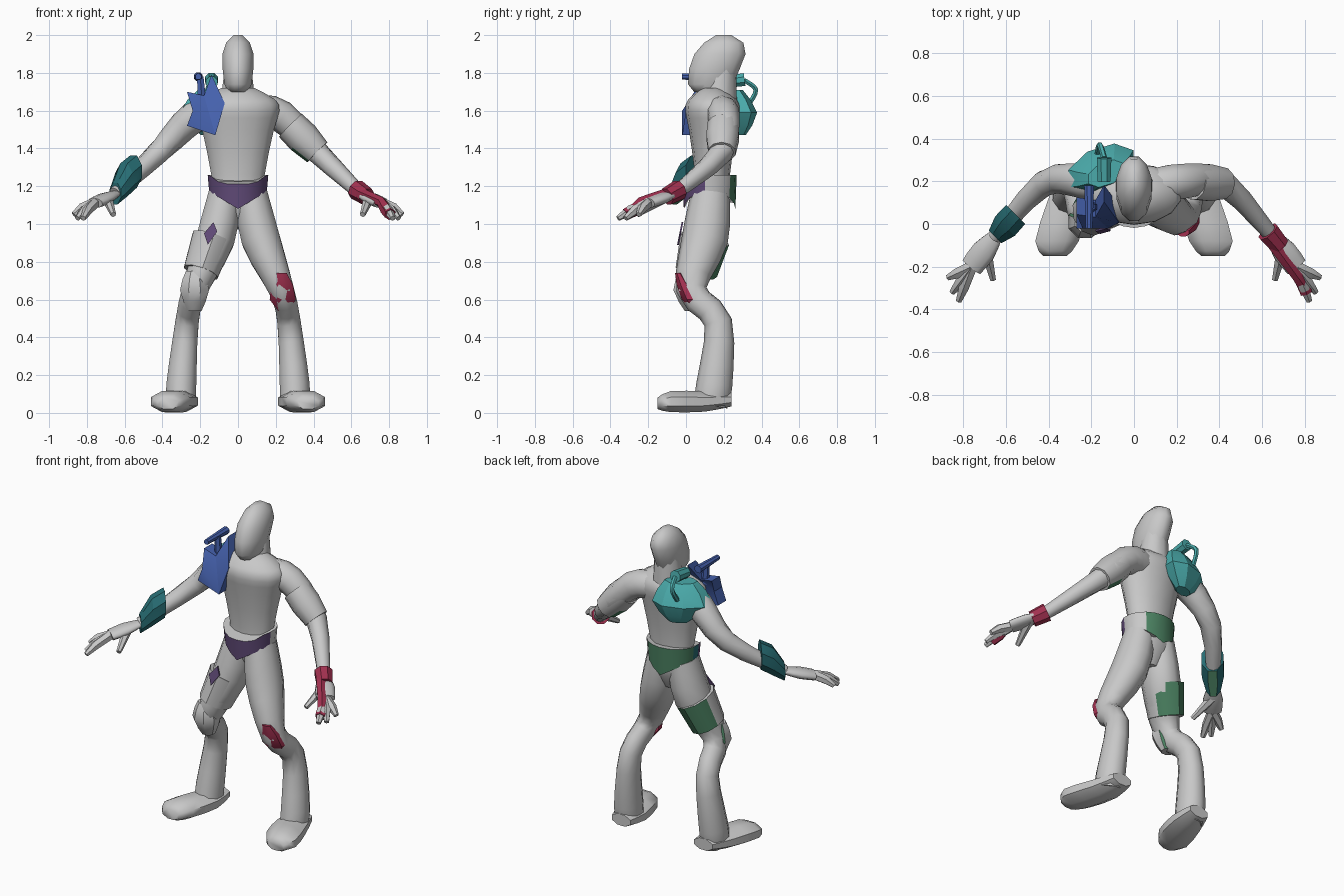
import bpy, bmesh, math
from mathutils import Vector

cube = bpy.data.objects.get("Cube")
if cube:
    bpy.data.objects.remove(cube, do_unlink=True)

X, Y, Z = Vector((1, 0, 0)), Vector((0, 1, 0)), Vector((0, 0, 1))


def material(name, *rgb):
    m = bpy.data.materials.new(name)
    m.use_nodes = True
    m.diffuse_color = (*rgb, 1)
    m.node_tree.nodes["Principled BSDF"].inputs["Base Color"].default_value = (*rgb, 1)
    return m


grey = material("pale grey", .58, .58, .58)
blue = material("blue", .06, .12, .42)
teal = material("teal", .07, .41, .41)
dark_teal = material("dark teal", .02, .15, .17)
red = material("crimson", .36, .03, .08)
purple = material("purple", .12, .07, .19)
green = material("green", .07, .22, .12)


def finish(name, bm, mats, rule=None, angle=1.0):
    """Turn a bmesh into a shaded object; rule picks the material of each face."""
    bmesh.ops.recalc_face_normals(bm, faces=bm.faces)
    bm.normal_update()
    if rule:
        for face in bm.faces:
            chosen = rule(face.normal, face.calc_center_median())
            face.material_index = mats.index(chosen)
    mesh = bpy.data.meshes.new(name)
    bm.to_mesh(mesh)
    bm.free()
    for mat in mats:
        mesh.materials.append(mat)
    part = bpy.data.objects.new(name, mesh)
    bpy.context.collection.objects.link(part)
    bpy.ops.object.select_all(action='DESELECT')
    part.select_set(True)
    bpy.context.view_layer.objects.active = part
    bpy.ops.object.shade_smooth_by_angle(angle=angle)


def refine(values, steps):
    """Resample key values along a smooth curve through them."""
    last = len(values) - 1
    result = []
    for i in range(last):
        before, start = values[max(i - 1, 0)], values[i]
        end, after = values[i + 1], values[min(i + 2, last)]
        for k in range(steps):
            t = k / steps
            leave, arrive = (end - before) / 2, (after - start) / 2
            bend = (end - start) * 3 - leave * 2 - arrive
            twist = (start - end) * 2 + leave + arrive
            result.append(start + leave * t + bend * t * t + twist * t * t * t)
    return result + [values[last]]


def tube(name, points, radii, mats=(grey,), flat=1.0, ref=Z, axis=None, side=1,
         sides=10, steps=1, rule=None, angle=1.0, edit=None):
    """Closed tube through points; flat scales its depth, side=-1 mirrors it."""
    bm = bmesh.new()
    points = refine([Vector(p) for p in points], steps)
    radii = refine(radii, steps)
    last = len(points) - 1
    rings = []
    for i, (p, r) in enumerate(zip(points, radii)):
        along = axis or (points[min(i + 1, last)] - points[max(i - 1, 0)]).normalized()
        across = ref.cross(along).normalized()
        deep = along.cross(across) * flat
        ring = []
        for k in range(sides):
            turn = math.tau * (k + .5) / sides
            q = p + (across * math.cos(turn) + deep * math.sin(turn)) * r
            ring.append(bm.verts.new((q.x * side, q.y, q.z)))
        rings.append(ring)
    for low, high in zip(rings, rings[1:]):
        for k in range(sides):
            bm.faces.new((low[k - 1], low[k], high[k], high[k - 1]))
    bm.faces.new(rings[0])
    bm.faces.new(rings[-1])
    if edit:
        for v in bm.verts:
            edit(v.co)
    finish(name, bm, mats, rule, angle)


def plate(name, outline, depth, front, mat):
    """Outline in x and z, bent along front(z) and thickened backwards."""
    bm = bmesh.new()
    rows = [[bm.verts.new((x, front(z) + d, z)) for x, z in outline] for d in (0, depth)]
    for k in range(len(outline)):
        bm.faces.new((rows[0][k - 1], rows[0][k], rows[1][k], rows[1][k - 1]))
    for row in rows:
        bm.faces.new(row)
    bmesh.ops.triangulate(bm, faces=bm.faces)
    finish(name, bm, (mat,), angle=.5)


# Joints of the left side, shared by the limbs and everything worn on them
shoulder = Vector((.23, .2, 1.57))
elbow = Vector((.42, .19, 1.38))
wrist = Vector((.65, -.06, 1.16))
knuckles = Vector((.76, -.2, 1.11))
hip = Vector((.07, .13, 1.16))
thigh = Vector((.12, .1, .92))
knee = Vector((.23, .03, .65))
calf = Vector((.27, .17, .48))
ankle = Vector((.3, .15, .15))
finger_tips = [Vector(p) for p in ((.82, -.36, 1.03), (.85, -.32, 1.03), (.87, -.25, 1.05))]
thumb_tip = Vector((.66, -.26, 1.05))

# Torso, neck and head
tube("torso", [(0, .14, z) for z in (.97, 1.06, 1.14, 1.26, 1.5, 1.6, 1.66, 1.72)],
     [.06, .13, .15, .145, .195, .225, .2, .09], flat=.64, ref=Y, axis=Z, sides=14, steps=2)
tube("neck", [(0, .17, 1.62), (0, .19, 1.82)], [.1, .075], ref=Y, axis=Z)
tube("head", [(0, .13, 1.7), (0, .13, 1.74), (0, .15, 1.82), (0, .18, 1.9), (0, .2, 1.96),
              (0, .2, 2)],
     [.055, .075, .084, .085, .065, .025], flat=1.65, ref=Y, axis=Z, sides=12)

# Limbs, mirrored
for side, label in ((1, "left_"), (-1, "right_")):
    tube(label + "arm", [(.1, .18, 1.6), shoulder, elbow, wrist],
         [.085, .085, .062, .036], side=side, steps=3)
    tube(label + "hand", [wrist, wrist.lerp(knuckles, .5), knuckles],
         [.036, .06, .055], flat=.5, side=side, steps=2)
    for name, tip in zip(("inner", "middle", "outer"), finger_tips):
        tube(f"{label}{name}_finger", [knuckles, knuckles.lerp(tip, .6) + Z * .01, tip],
             [.03, .027, .015], side=side, sides=6)
    tube(label + "thumb", [wrist.lerp(knuckles, .4), thumb_tip], [.03, .015],
         side=side, sides=6)
    tube(label + "leg", [hip, thigh, knee, calf, ankle, ankle - Z * .1 - Y * .02],
         [.09, .107, .07, .065, .083, .08], flat=1.15, ref=Y, side=side, steps=3)
    tube(label + "foot", [(.29, .24, .07), (.31, .1, .06), (.36, -.08, .06), (.37, -.15, .05)],
         [.07, .105, .11, .06], flat=.55, axis=-Y, side=side, sides=8, steps=2)

# Knee pads: left plain, right larger with a coloured rear edge
tube("left_knee_pad", [knee + X * t * .05 + Y * (t * .45 - .07) + Z * (.09 - t)
                       for t in (0, .06, .14, .2)],
     [.03, .062, .075, .03], (red,), flat=.65, ref=Y, axis=Z, sides=8, angle=.7)
tube("right_knee_pad", [knee + Z * .1 - Y * .02, knee - Y * .02, knee - Z * .11],
     [.05, .083, .04], (grey, green), ref=Y, axis=Z, side=-1, sides=8, steps=2, angle=.7,
     rule=lambda n, c: green if n.y > .3 else grey)

# Upper arm sleeve and thigh wrap
tube("left_sleeve", [shoulder.lerp(elbow, t) for t in (.25, .6, 1)], [.086, .09, .075],
     (grey, green), angle=.7,
     rule=lambda n, c: green if n.z < -.55 and n.x < .3 and c.x > .3 else grey)
tube("right_thigh_wrap", [thigh + X * .015, thigh.lerp(knee, .65) + X * .005], [.115, .098],
     (grey, green), flat=1.15, ref=Y, side=-1, angle=.7,
     rule=lambda n, c: green if n.y > .35 else grey)
plate("thigh_mark", [(-.18, .95), (-.13, 1.01), (-.11, .96), (-.16, .89)], .009,
      lambda z: -.045 + (z - .9) * .2, purple)

# Forearm guard, flared at the elbow
tube("right_forearm_guard",
     [elbow.lerp(wrist, .58) + Z * .025, elbow.lerp(wrist, .8) + Z * .03, wrist],
     [.068, .07, .045], (dark_teal, green), flat=1.35, axis=(X - Y).normalized(),
     side=-1, sides=8, angle=.5,
     rule=lambda n, c: green if n.z < -.7 else dark_teal)

# Wrist band with a strap along the hand
tube("left_wrist_band", [wrist.lerp(elbow, .1), wrist.lerp(knuckles, .3)], [.055, .048],
     (red,), sides=8, angle=.5)
tube("left_hand_strap",
     [wrist - Y * .03, knuckles - Y * .04 + Z * .005, knuckles.lerp(finger_tips[0], .45),
      knuckles.lerp(finger_tips[0], .75)],
     [.034, .028, .034, .032], (red,), sides=6, angle=.5)


# Belt, pointed at front and back, coloured by direction
def point_belt(co):
    middle = max(0, 1 - abs(co.x) / .15)
    if co.z < 1.2:
        co.z -= middle * .09
    elif co.y < .1:
        co.z -= min(middle, .4) * .12


def belt_colour(n, c):
    if n.z > .6 or n.z < -.6:
        return grey
    if n.y < -.35:
        return purple
    if n.y > .35 and c.x < .1:
        return green
    return dark_teal if c.x < 0 else grey


tube("belt", [(0, .125, 1.17), (0, .125, 1.26)], [.155, .163],
     (grey, purple, green, dark_teal), flat=.88, ref=Y, axis=Z, sides=18, angle=.4,
     rule=belt_colour, edit=point_belt)


# Shoulder pack: front plate, slanted rear shell, canister, nozzle and hose
def slant_shell(co):
    co.y += (co.x + .15) * .3


plate("chest_plate", [(-.27, 1.7), (-.18, 1.68), (-.14, 1.79), (-.07, 1.64),
                      (-.12, 1.47), (-.27, 1.52), (-.24, 1.6)],
      .08, lambda z: -.02 + max(0, z - 1.6) * .65, blue)
tube("pack_shell", [(.14, .27, 1.47), (.155, .26, 1.59), (.13, .23, 1.71)],
     [.06, .165, .09], (teal,), flat=.65, ref=Y, axis=Z, side=-1, sides=8, steps=2,
     angle=.4, edit=slant_shell)
tube("canister", [(.14, .2, 1.75), (.14, .31, 1.765)], [.033, .037], (teal,),
     side=-1, sides=8, angle=.6)
tube("nozzle", [(.21, .18, 1.78), (.21, -.02, 1.78)], [.025, .017], (blue,),
     side=-1, sides=8, angle=.6)
tube("nozzle_post", [(.19, .08, 1.65), (.2, .08, 1.78)], [.025, .02], (blue,),
     ref=Y, side=-1, sides=6, angle=.6)
tube("hose", [(.14, .31, 1.76), (.16, .37, 1.71), (.17, .33, 1.63)], [.014] * 3, (teal,),
     ref=X, side=-1, sides=6, steps=4)
